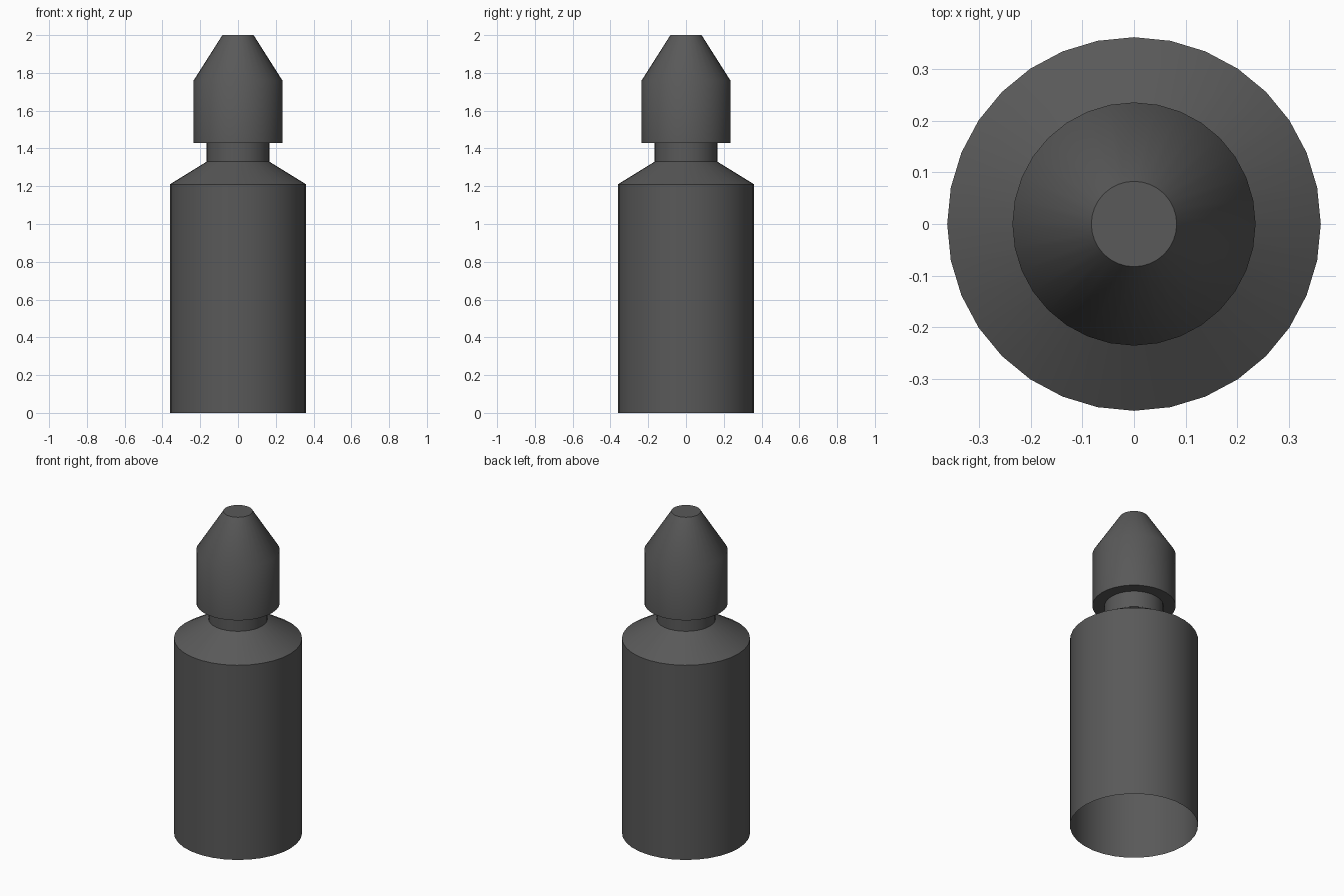
import bpy, bmesh
from math import sin, cos, pi, radians

if "Cube" in bpy.data.objects:
    bpy.data.objects.remove(bpy.data.objects["Cube"])

SIDES = 32

# Dark grey plastic
dark = bpy.data.materials.new("dark_grey")
dark.diffuse_color = (0.1, 0.1, 0.1, 1.0)
dark.use_nodes = True
dark.node_tree.nodes["Principled BSDF"].inputs["Base Color"].default_value = dark.diffuse_color


def lathe(name, profile, cap_top=False):
    """Spin an (r, z) profile, listed bottom to top, around the z axis."""
    bm = bmesh.new()
    rings = []
    for r, z in profile:
        rings.append([bm.verts.new((r * cos(2 * pi * i / SIDES),
                                    r * sin(2 * pi * i / SIDES), z))
                      for i in range(SIDES)])
    for low, high in zip(rings, rings[1:]):
        for i in range(SIDES):
            j = (i + 1) % SIDES
            bm.faces.new((low[i], low[j], high[j], high[i]))
    if cap_top:
        bm.faces.new(rings[-1])
    mesh = bpy.data.meshes.new(name)
    bm.to_mesh(mesh)
    bm.free()
    mesh.materials.append(dark)
    obj = bpy.data.objects.new(name, mesh)
    bpy.context.collection.objects.link(obj)
    bpy.ops.object.select_all(action='DESELECT')
    obj.select_set(True)
    bpy.context.view_layer.objects.active = obj
    bpy.ops.object.shade_smooth_by_angle(angle=radians(40))
    return obj


# Bottle: open-bottomed body, sloping shoulder and neck
lathe("bottle", [(0.361, 0.0), (0.361, 1.21), (0.166, 1.33), (0.166, 1.43)])

# Nozzle cap: flat underside ring, straight wall, tapered tip with flat end
lathe("nozzle_cap", [(0.166, 1.43), (0.235, 1.43), (0.235, 1.76), (0.0825, 2.0)],
      cap_top=True)
